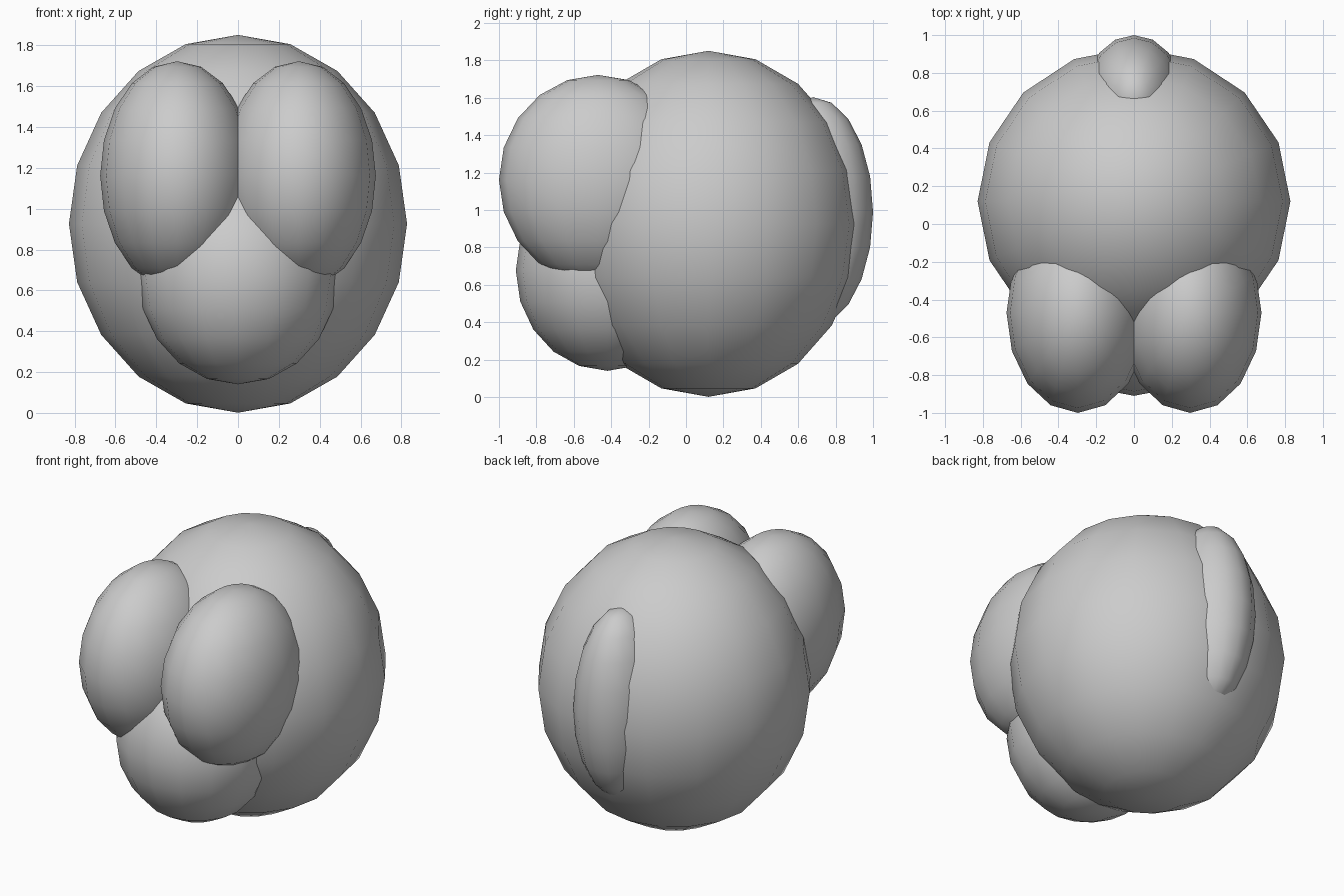
import bpy

if "Cube" in bpy.data.objects:
    bpy.data.objects.remove(bpy.data.objects["Cube"])


def ellipsoid(name, centre, radii):
    """Low-poly, smooth-shaded egg with 16 segments and 10 rings."""
    bpy.ops.mesh.primitive_uv_sphere_add(segments=16, ring_count=10, radius=1)
    ob = bpy.context.object
    ob.name = name
    for v in ob.data.vertices:
        v.co = [c + r * k for c, r, k in zip(centre, radii, v.co)]
    ob.data.update()
    bpy.ops.object.shade_smooth()
    return ob


# Large main ball
ellipsoid("body", (0, 0.12, 0.926), (0.828, 0.815, 0.925))

# Two bulges on the upper front, overlapping at the middle
for side, label in ((-1, "left"), (1, "right")):
    ellipsoid(f"upper_bulge_{label}", (side * 0.297, -0.47, 1.162), (0.378, 0.53, 0.56))

# Single bulge on the lower front
ellipsoid("lower_bulge", (0, -0.42, 0.676), (0.49, 0.49, 0.536))

# Upright ridge on the back
ellipsoid("back_ridge", (0, 0.68, 0.99), (0.26, 0.32, 0.613))
